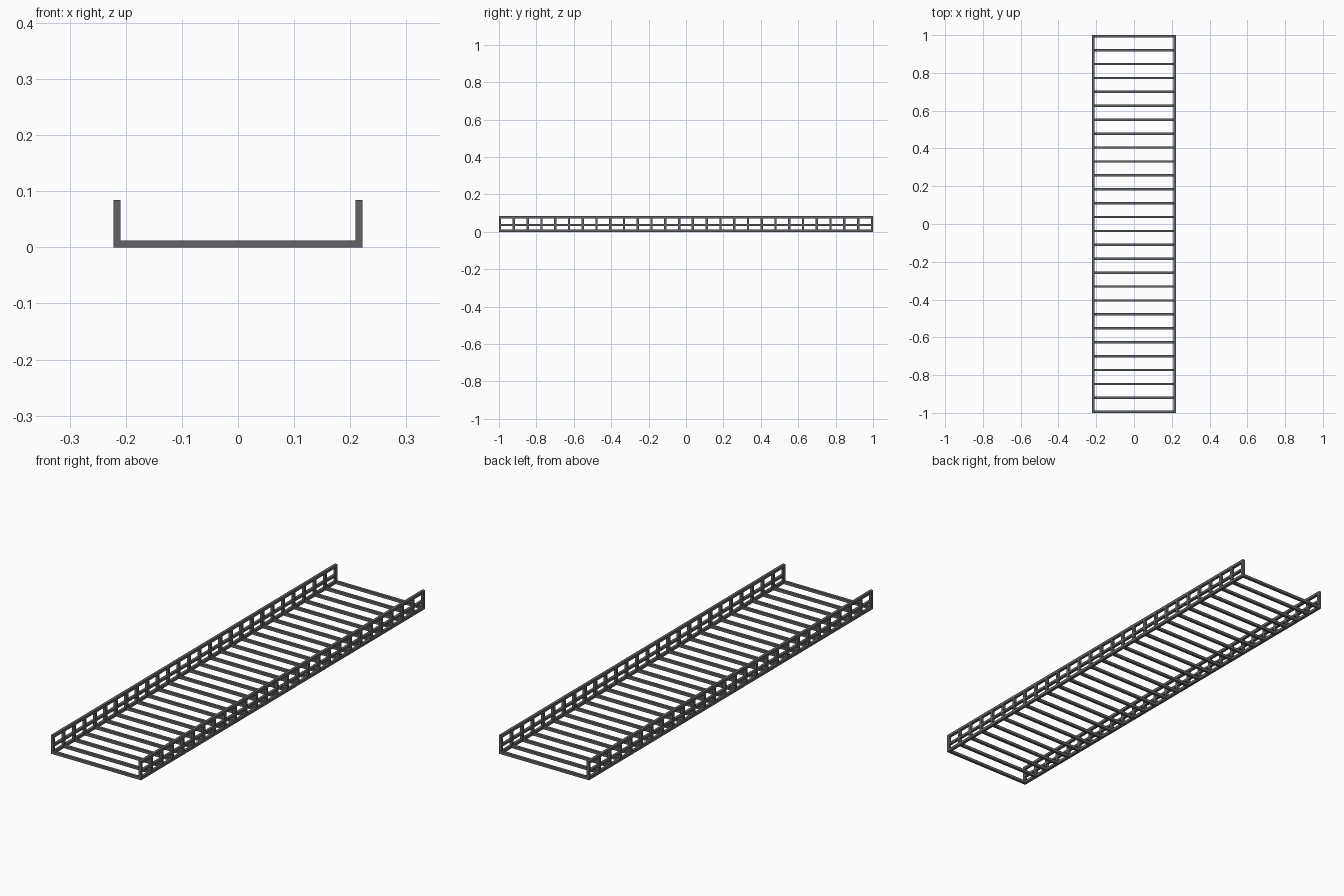
import bpy

if "Cube" in bpy.data.objects:
    bpy.data.objects.remove(bpy.data.objects["Cube"])

BAR = 0.0122            # square bar thickness
HALF_W = 0.222          # outer half width
HEIGHT = 0.084
COUNT = 28              # rungs and posts along the tray
FIRST_Y = -1 + BAR / 2
STEP = -2 * FIRST_Y / (COUNT - 1)
WALL_X = HALF_W - BAR / 2

steel = bpy.data.materials.new("dark_steel")
steel.diffuse_color = (0.125, 0.125, 0.132, 1)
steel.use_nodes = True
steel.node_tree.nodes["Principled BSDF"].inputs["Base Color"].default_value = steel.diffuse_color


def bar(name, centre, size, repeat=False, mirror=False):
    """Box bar, optionally repeated along y and mirrored across x = 0."""
    bpy.ops.mesh.primitive_cube_add(size=1)
    ob = bpy.context.object
    ob.name = name
    for v in ob.data.vertices:
        v.co = [c + s * k for c, s, k in zip(centre, size, v.co)]
    ob.data.materials.append(steel)
    if repeat:
        arr = ob.modifiers.new("repeat", 'ARRAY')
        arr.count = COUNT
        arr.use_relative_offset = False
        arr.use_constant_offset = True
        arr.constant_offset_displace = (0, STEP, 0)
    if mirror:
        ob.modifiers.new("mirror", 'MIRROR').use_axis[0] = True
    return ob


# floor rungs between the side walls
bar("floor_rungs", (0, FIRST_Y, BAR / 2),
    (2 * (HALF_W - BAR), BAR, BAR), repeat=True)

# side posts between bottom and top rails
bar("side_posts", (WALL_X, FIRST_Y, HEIGHT / 2),
    (BAR, BAR, HEIGHT - 2 * BAR), repeat=True, mirror=True)

# long rails on both sides, the middle one slightly thinner
for name, z, t in (("bottom_rails", BAR / 2, BAR),
                   ("middle_rails", 0.037, 0.010),
                   ("top_rails", HEIGHT - BAR / 2, BAR)):
    bar(name, (WALL_X, 0, z), (BAR, 2, t), mirror=True)
